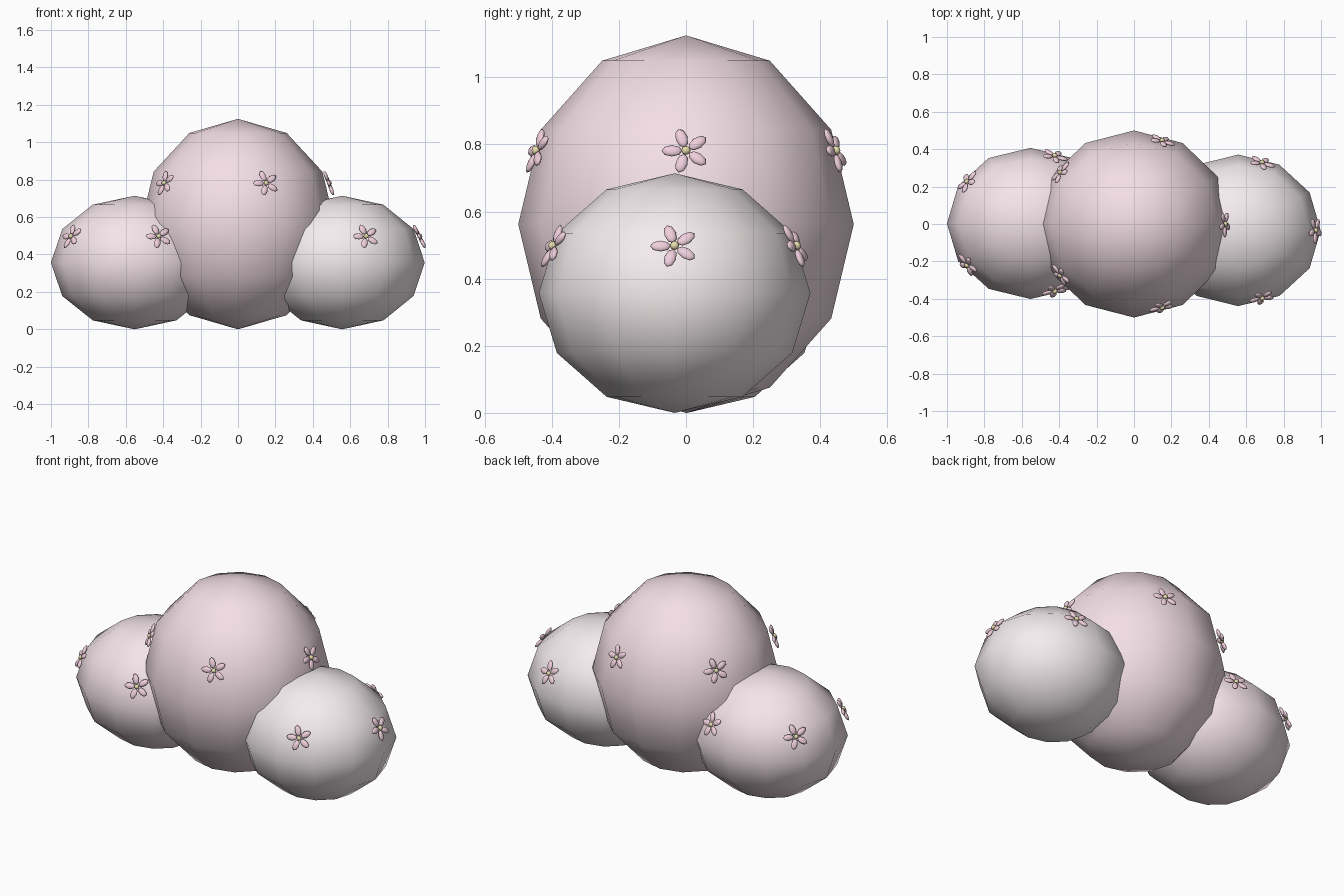
import bpy, bmesh, math
from mathutils import Matrix, Vector

if "Cube" in bpy.data.objects:
    bpy.data.objects.remove(bpy.data.objects["Cube"])


def material(name, rgb):
    m = bpy.data.materials.new(name)
    m.diffuse_color = (*rgb, 1)
    m.use_nodes = True
    m.node_tree.nodes["Principled BSDF"].inputs["Base Color"].default_value = m.diffuse_color
    return m


def make_object(name, bm, mat):
    me = bpy.data.meshes.new(name)
    bm.to_mesh(me)
    bm.free()
    for p in me.polygons:
        p.use_smooth = True
    me.materials.append(mat)
    ob = bpy.data.objects.new(name, me)
    bpy.context.collection.objects.link(ob)
    return ob


def ellipsoid(bm, frame, loc, radii, segs, rings):
    mat = frame @ Matrix.Translation(loc) @ Matrix.Diagonal((*radii, 1))
    bmesh.ops.create_uvsphere(bm, u_segments=segs, v_segments=rings, radius=1, matrix=mat)


petal_mat = material("petal_pink", (0.86, 0.62, 0.71))
centre_mat = material("flower_yellow", (0.80, 0.74, 0.42))

# name, centre, radii, colour
BUSHES = [
    ("middle", (0, 0, 0.5625), (0.52, 0.50, 0.5625), (0.90, 0.74, 0.79)),
    ("left", (-0.553, 0.003, 0.357), (0.447, 0.404, 0.357), (0.91, 0.78, 0.82)),
    ("right", (0.557, -0.034, 0.357), (0.441, 0.405, 0.357), (0.91, 0.84, 0.855)),
]
HEIGHT = 0.385                       # flower height as a share of the upper radius
AROUND = math.sqrt(1 - HEIGHT ** 2)

for name, centre, radii, rgb in BUSHES:
    # low-sided rounded bush
    bm = bmesh.new()
    ellipsoid(bm, Matrix.Identity(4), centre, radii, 12, 6)
    make_object(name + "_bush", bm, material(name + "_bush_pink", rgb))

    # ring of five flowers lying on the bush
    petals, centres = bmesh.new(), bmesh.new()
    for i in range(5):
        a = math.tau * i / 5
        d = Vector((math.cos(a) * AROUND, math.sin(a) * AROUND, HEIGHT))
        pos = Vector(centre) + Vector([d[k] * radii[k] for k in range(3)])
        n = Vector([d[k] / radii[k] for k in range(3)]).normalized()
        u = Vector((0, 0, 1)).cross(n).normalized() * -1
        v = n.cross(u)
        frame = Matrix.Translation(pos) @ Matrix((u, v, n)).transposed().to_4x4()
        for k in range(5):
            turn = frame @ Matrix.Rotation(math.tau * k / 5, 4, 'Z')
            ellipsoid(petals, turn, (0.042, 0, 0.006), (0.031, 0.018, 0.010), 8, 6)
        ellipsoid(centres, frame, (0, 0, 0.010), (0.014, 0.014, 0.012), 8, 6)
    make_object(name + "_flower_petals", petals, petal_mat)
    make_object(name + "_flower_centres", centres, centre_mat)
